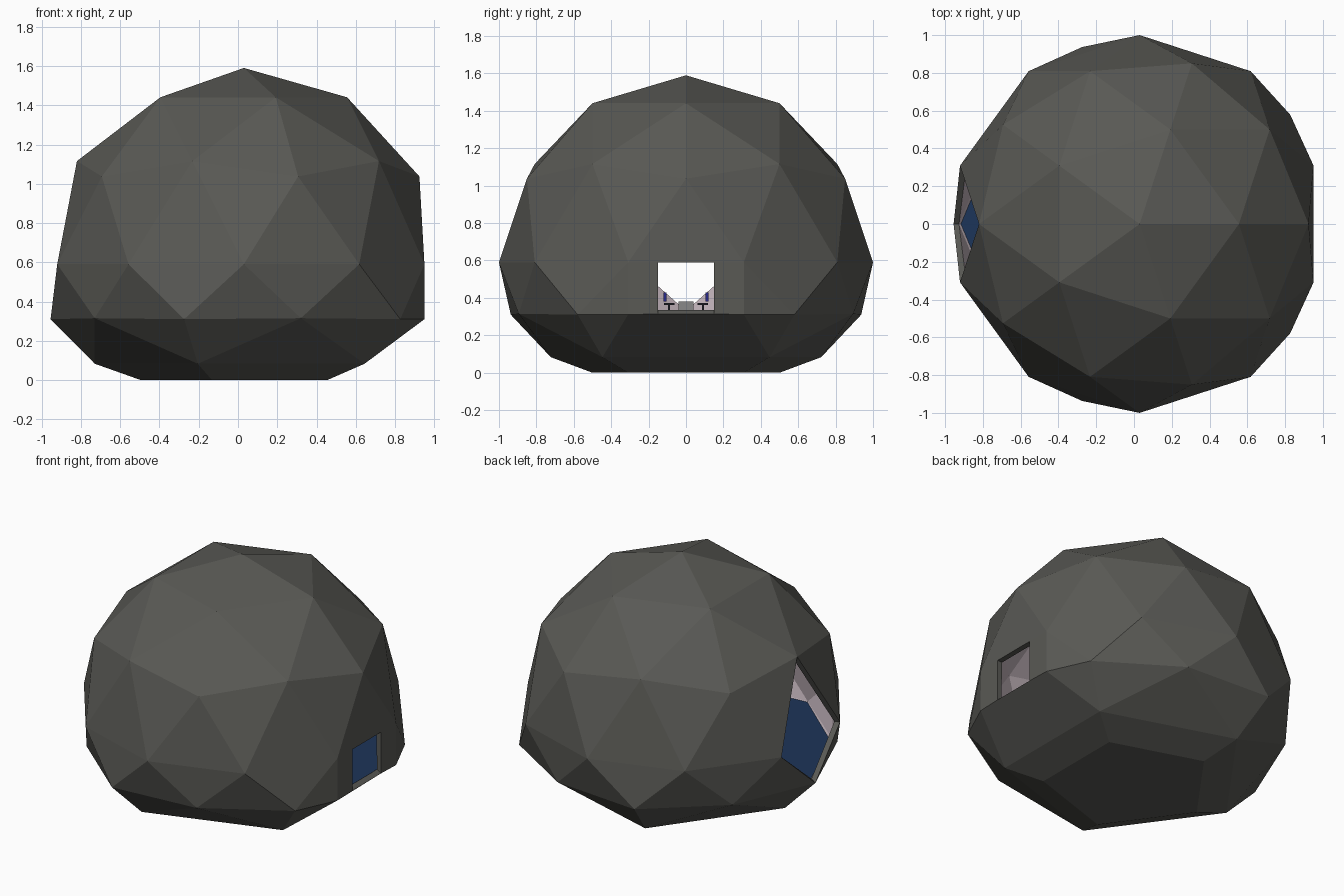
import bpy, bmesh
from math import cos, sin, radians
from mathutils import Vector

if "Cube" in bpy.data.objects:
    bpy.data.objects.remove(bpy.data.objects["Cube"])

CX, CZ = 0.03, 0.59


def material(name, rgb):
    m = bpy.data.materials.new(name)
    m.diffuse_color = (*rgb, 1)
    m.use_nodes = True
    m.node_tree.nodes["Principled BSDF"].inputs["Base Color"].default_value = m.diffuse_color
    return m


stone = material("dark_stone", (0.10, 0.10, 0.09))
plaster = material("pale_plaster", (0.50, 0.42, 0.46))
navy = material("navy_floor", (0.012, 0.035, 0.10))
grey = material("mid_grey", (0.25, 0.25, 0.25))
black = material("dark_metal", (0.02, 0.02, 0.03))
blue = material("blue_fabric", (0.02, 0.02, 0.25))


def finish(bm, name, mats):
    bmesh.ops.recalc_face_normals(bm, faces=bm.faces)
    me = bpy.data.meshes.new(name)
    bm.to_mesh(me)
    bm.free()
    ob = bpy.data.objects.new(name, me)
    for m in mats:
        me.materials.append(m)
    bpy.context.collection.objects.link(ob)
    return ob


def polar(angle, r, z):
    a = radians(angle)
    return Vector((CX + r * cos(a), r * sin(a), z))


# Dome: upper part of a low-poly icosphere
bm = bmesh.new()
bmesh.ops.create_icosphere(bm, subdivisions=2, radius=1)
bmesh.ops.translate(bm, verts=bm.verts, vec=(CX, 0, CZ))
bmesh.ops.delete(bm, geom=[v for v in bm.verts if v.co.z < CZ - 0.1], context='VERTS')


def near(p):
    return min(bm.verts, key=lambda v: (v.co - Vector(p)).length)


E = {a: near(polar(a, 1, CZ)) for a in range(18, 360, 36)}
front_top = near((CX + 0.894, 0, 1.04))
window_top = near((CX - 0.851, 0, 1.116))


def remove_face(*vs):
    f = bm.faces.get(vs)
    if f:
        bmesh.ops.delete(bm, geom=[f], context='FACES_ONLY')


# Kite window (upper half) and flattened doorway side
remove_face(E[162], E[198], window_top)
remove_face(E[18], E[342], front_top)
old = bm.edges.get((E[18], E[342]))
if old and not old.link_faces:
    bm.edges.remove(old)
old = bm.edges.get((E[162], E[198]))
if old and not old.link_faces:
    bm.edges.remove(old)
E[18].co.x = E[342].co.x = 0.95

# Lower rings: main corners, in-between corners, knuckles and foot
corner = range(36, 360, 72)
L = {a: bm.verts.new(polar(a, 0.985, 0.31)) for a in corner}
M = {a: bm.verts.new(polar(a, 0.94, 0.315)) for a in range(72, 360, 72)}
K = {a: bm.verts.new(polar(a, 0.76, 0.083)) for a in corner}
B = {a: bm.verts.new(polar(a, 0.526, 0)) for a in corner}
bm.faces.new([B[a] for a in corner])

for a in corner:
    if a != 180:
        bm.faces.new((L[a], E[a - 18], E[a + 18]))
for a in M:
    lo, hi = a - 36, a + 36
    bm.faces.new((M[a], E[a - 18], L[lo]))
    bm.faces.new((M[a], L[hi], E[a + 18]))
    bm.faces.new((M[a], E[a + 18], E[a - 18]))
    bm.faces.new((L[lo], K[lo], M[a]))
    bm.faces.new((L[hi], M[a], K[hi]))
    bm.faces.new((M[a], K[lo], K[hi]))
    bm.faces.new((K[lo], B[lo], B[hi], K[hi]))

# Flat wall with doorway
W, top, sill = {}, {}, {}
for s, e, c in ((1, 18, 36), (-1, 342, 324)):
    W[s] = bm.verts.new((0.95, s * 0.31, 0.31))
    top[s] = bm.verts.new((0.95, s * 0.15, CZ))
    sill[s] = bm.verts.new((0.95, s * 0.15, 0.315))
    bm.faces.new((L[c], W[s], E[e]))
    bm.faces.new((W[s], sill[s], top[s], E[e]))
    bm.faces.new((L[c], K[c], W[s]))
bm.faces.new((front_top, E[18], top[1], top[-1], E[342]))
bm.faces.new((W[1], sill[1], sill[-1], W[-1], K[324], K[36]))
bm.faces.new((K[36], B[36], B[324], K[324]))

shell = finish(bm, "dome_shell", [stone, plaster])
sol = shell.modifiers.new("thickness", 'SOLIDIFY')
sol.thickness = 0.035
sol.offset = -1
sol.material_offset = 1

# Floor following the inside of the wall
bm = bmesh.new()
pts = [Vector((0.93, -0.28, 0.32)), Vector((0.93, 0.28, 0.32))]
for a in range(36, 325, 36):
    pts.append(polar(a, 0.95 if a % 72 else 0.905, 0.32))
bm.faces.new([bm.verts.new(p) for p in pts])
finish(bm, "floor", [navy])


def box(name, loc, size, mat):
    bm = bmesh.new()
    bmesh.ops.create_cube(bm, size=1)
    bmesh.ops.scale(bm, verts=bm.verts, vec=size)
    bmesh.ops.translate(bm, verts=bm.verts, vec=loc)
    return finish(bm, name, [mat])


# Small furniture seen through the doorway
box("console", (-0.3, 0, 0.35), (0.12, 0.08, 0.06), grey)
for s, side in ((1, "right"), (-1, "left")):
    y = s * 0.09
    box(side + "_chair_foot", (-0.3, y, 0.325), (0.05, 0.05, 0.008), black)
    box(side + "_chair_post", (-0.3, y, 0.345), (0.01, 0.01, 0.04), black)
    box(side + "_chair_seat", (-0.3, y, 0.368), (0.06, 0.055, 0.01), black)
    box(side + "_chair_back", (-0.3, y + s * 0.022, 0.405), (0.05, 0.015, 0.05), blue)
